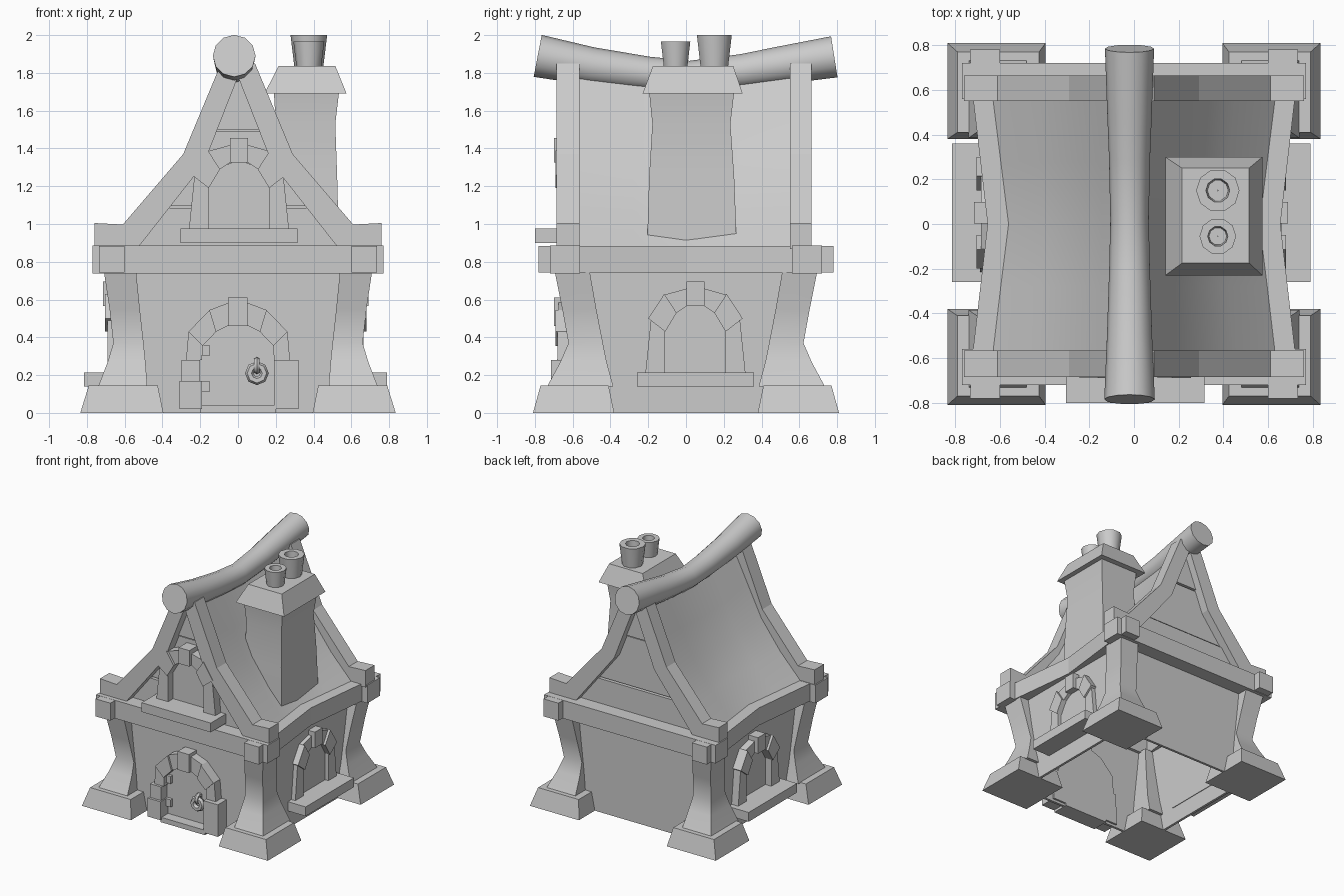
import bpy
import bmesh
from math import pi, radians, cos, sin
from mathutils import Vector

if "Cube" in bpy.data.objects:
    bpy.data.objects.remove(bpy.data.objects["Cube"], do_unlink=True)

# Facade frames: u runs along the wall, w is height, d is distance outward
FACES = {
    "front": lambda u, w, d: (u, -d, w),
    "back": lambda u, w, d: (u, d, w),
    "left": lambda u, w, d: (d, u, w),
    "right": lambda u, w, d: (-d, u, w),
}


def loft(name, rings, closed=False, smooth=None):
    """Skin a list of equal-length rings; closed joins last ring to first."""
    bm = bmesh.new()
    rows = [[bm.verts.new(p) for p in ring] for ring in rings]
    n = len(rows[0])
    pairs = list(zip(rows, rows[1:]))
    if closed:
        pairs.append((rows[-1], rows[0]))
    else:
        bm.faces.new(rows[0])
        bm.faces.new(rows[-1])
    for a, b in pairs:
        for i in range(n):
            j = (i + 1) % n
            bm.faces.new((a[i], a[j], b[j], b[i]))
    bmesh.ops.recalc_face_normals(bm, faces=bm.faces)
    mesh = bpy.data.meshes.new(name)
    bm.to_mesh(mesh)
    bm.free()
    obj = bpy.data.objects.new(name, mesh)
    bpy.context.collection.objects.link(obj)
    if smooth:
        bpy.ops.object.select_all(action="DESELECT")
        obj.select_set(True)
        bpy.context.view_layer.objects.active = obj
        bpy.ops.object.shade_smooth_by_angle(angle=radians(smooth))
    return obj


def rect(x0, x1, y0, y1, z):
    return [(x0, y0, z), (x1, y0, z), (x1, y1, z), (x0, y1, z)]


def prism(name, face, pts, d0, d1, u0=0, w0=0):
    """Extrude a facade polygon outward from d0 to d1."""
    to = FACES[face]
    return loft(name, [[to(u + u0, w + w0, d) for u, w in pts] for d in (d0, d1)])


def block(name, face, ua, ub, wa, wb, d0, d1, u0=0, w0=0):
    return prism(name, face, [(ua, wa), (ub, wa), (ub, wb), (ua, wb)], d0, d1, u0, w0)


def mirrored(name, face, pts, d0, d1, u0=0, w0=0):
    for side, s in (("a", 1), ("b", -1)):
        prism(f"{name}_{side}", face, [(s * u, w) for u, w in pts], d0, d1, u0, w0)


# Hollow walls, open underneath
loft("walls", [rect(-a, a, -b, b, z) for a, b, z in
               ((0.63, 0.605, 0), (0.63, 0.605, 0.88), (0.61, 0.585, 0.88), (0.61, 0.585, 0))],
     closed=True)

# Corner feet and waisted pillars
for sx in (-1, 1):
    for sy in (-1, 1):
        tag = ("left" if sx > 0 else "right") + ("_back" if sy > 0 else "_front")
        loft("foot_" + tag, [
            rect(sx * 0.395, sx * 0.835, sy * 0.38, sy * 0.81, 0),
            rect(sx * 0.425, sx * 0.79, sy * 0.41, sy * 0.77, 0.145)])
        profile = [(0.48, 0.74, 0.385, 0.735, 0.14), (0.49, 0.69, 0.42, 0.665, 0.27),
                   (0.5, 0.66, 0.44, 0.622, 0.37), (0.52, 0.68, 0.475, 0.655, 0.55),
                   (0.54, 0.71, 0.51, 0.695, 0.75)]
        loft("pillar_" + tag, [rect(sx * a, sx * b, sy * c, sy * e, z)
                               for a, b, c, e, z in profile], smooth=40)

# Ring of beams above the walls
for face in ("front", "back"):
    block(face + "_beam", face, -0.77, 0.77, 0.738, 0.885, 0.56, 0.72)
for s, side in ((1, "left"), (-1, "right")):
    plan = [(-0.78, 0.6, 0.735), (-0.56, 0.6, 0.72), (0, 0.53, 0.655),
            (0.56, 0.6, 0.72), (0.78, 0.6, 0.735)]
    loft(side + "_eave_beam", [
        [(s * a, y, 0.742), (s * b, y, 0.742), (s * b, y, 0.884), (s * a, y, 0.884)]
        for y, a, b in plan])

# Sagging roof
half = [(0.635, 0.88), (0.45, 1.075), (0.28, 1.3), (0.16, 1.54), (0.03, 1.8)]
profile = half + [(-x, z) for x, z in reversed(half)]
loft("roof", [[(x * k, y, 0.88 + (z - 0.88) * h) for x, z in profile]
              for y, k, h in ((-0.575, 1, 1), (-0.28, 0.945, 0.945), (0, 0.89, 0.91),
                              (0.28, 0.945, 0.945), (0.56, 1, 1))], smooth=30)

# Gable planks and kinked rake beams
rake = [(0.76, 0.868), (0.76, 1.005), (0.61, 0.997), (0.29, 1.37), (0.09, 1.85),
        (0, 1.85), (0, 1.78), (0.18, 1.32), (0.535, 0.868)]
planks = [(0.885, 1.085, 0.57, 0.45, 0.605), (1.095, 1.49, 0.44, 0.19, 0.595),
          (1.5, 1.8, 0.18, 0.04, 0.605)]
for face, d0, d1 in (("front", 0.565, 0.685), ("back", 0.55, 0.665)):
    mirrored(face + "_rake_beam", face, rake, d0, d1)
    for i, (za, zb, ua, ub, d) in enumerate(planks):
        prism(f"{face}_gable_plank_{i}", face,
              [(-ua, za), (ua, za), (ub, zb), (-ub, zb)], d0, d)

# Ridge log, bent up at both ends
spine = [(-0.785, 1.89, 0.113), (-0.5, 1.835, 0.101), (-0.2, 1.795, 0.091), (0.02, 1.778, 0.086),
         (0.3, 1.808, 0.092), (0.5, 1.84, 0.1), (0.785, 1.885, 0.11)]
rings = []
for i, (y, z, r) in enumerate(spine):
    p, q = spine[max(i - 1, 0)], spine[min(i + 1, len(spine) - 1)]
    t = Vector((0, q[0] - p[0], q[1] - p[1])).normalized()
    up = Vector((1, 0, 0)).cross(t)
    rings.append([Vector((-0.02 + r * cos(a), y, z)) + up * r * sin(a)
                  for a in (2 * pi * k / 12 for k in range(12))])
loft("ridge_log", rings, smooth=40)

# Chimney shaft, flared cap and two hollow pots
loft("chimney_shaft", [
    rect(0.19, 0.535, -0.207, 0.27, 0.85), rect(0.195, 0.525, -0.195, 0.255, 1.25),
    rect(0.2, 0.515, -0.178, 0.235, 1.53), rect(0.19, 0.535, -0.195, 0.255, 1.7)], smooth=40)
loft("chimney_cap", [rect(0.14, 0.575, -0.23, 0.3, 1.69),
                     rect(0.215, 0.515, -0.175, 0.25, 1.837)])
for name, y, r, top in (("front_pot", -0.055, 0.082, 1.967), ("back_pot", 0.15, 0.097, 2.0)):
    section = [(0.75, 1.8), (1, top), (0.55, top), (0.48, 1.87), (0.02, 1.87), (0.02, 1.8)]
    loft(name, [[(0.375 + r * f * cos(a), y + r * f * sin(a), z) for f, z in section]
                for a in (2 * pi * k / 10 for k in range(10))], closed=True, smooth=40)


def window(name, face, u0, w0, pane, out=0):
    """Arched stone window with a deep sill; out shifts the stones outward."""
    base = pane - 0.03
    block(name + "_sill", face, -0.31, 0.31, 0, 0.075, base, 0.8 + out, u0, w0)
    prism(name + "_pane", face, [(-0.17, 0.07), (0.17, 0.07), (0.17, 0.3), (0.1, 0.4),
                                 (0, 0.44), (-0.1, 0.4), (-0.17, 0.3)], base, pane, u0, w0)
    stones = [("jamb", 0.675, [(0.265, 0.07), (0.16, 0.07), (0.16, 0.3), (0.235, 0.36)]),
              ("haunch", 0.69, [(0.16, 0.29), (0.25, 0.36), (0.165, 0.49), (0.1, 0.39)]),
              ("crown", 0.67, [(0.1, 0.39), (0.165, 0.485), (0.04, 0.52), (0.04, 0.43)])]
    for part, d, pts in stones:
        mirrored(f"{name}_{part}", face, pts, base, d + out, u0, w0)
    block(name + "_keystone", face, -0.048, 0.048, 0.425, 0.555, base, 0.7 + out, u0, w0)


window("left_window", "left", 0.05, 0.14, 0.635, -0.01)
window("right_window", "right", 0.05, 0.14, 0.635, 0.015)
window("gable_window", "front", 0.005, 0.9, 0.61)

# Front door with stone surround
prism("door", "front", [(-0.2, 0.03), (0.2, 0.03), (0.2, 0.35), (0.12, 0.44),
                        (0, 0.48), (-0.12, 0.44), (-0.2, 0.35)], 0.57, 0.625)
block("threshold", "front", -0.2, 0.2, 0, 0.04, 0.57, 0.71)
block("jamb_low_right", "front", -0.31, -0.19, 0.02, 0.17, 0.57, 0.72)
block("jamb_high_right", "front", -0.3, -0.2, 0.17, 0.28, 0.57, 0.7)
block("jamb_left", "front", 0.19, 0.32, 0.02, 0.28, 0.57, 0.715)
mirrored("arch_springer", "front", [(0.19, 0.28), (0.275, 0.28), (0.262, 0.43), (0.188, 0.355)],
         0.57, 0.68)
mirrored("arch_haunch", "front", [(0.188, 0.355), (0.262, 0.43), (0.15, 0.545), (0.115, 0.43)],
         0.57, 0.69)
mirrored("arch_crown", "front", [(0.115, 0.43), (0.15, 0.545), (0.045, 0.585), (0.045, 0.465)],
         0.57, 0.675)
block("arch_keystone", "front", -0.052, 0.05, 0.46, 0.61, 0.57, 0.7)
for name, w in (("lower_hinge", 0.11), ("upper_hinge", 0.3)):
    block(name, "front", -0.195, -0.15, w, w + 0.06, 0.6, 0.65)

# Door ring and its bracket
for name, loc, big, small, rot in (("door_ring", (0.1, -0.66, 0.21), 0.04, 0.023, (pi / 2, 0, 0)),
                                   ("ring_bracket", (0.1, -0.65, 0.25), 0.028, 0.017, (0, pi / 2, 0))):
    bpy.ops.mesh.primitive_torus_add(location=loc, rotation=rot, major_radius=big,
                                     minor_radius=small, major_segments=8, minor_segments=6)
    bpy.context.object.name = name
    bpy.ops.object.shade_smooth_by_angle(angle=radians(50))
